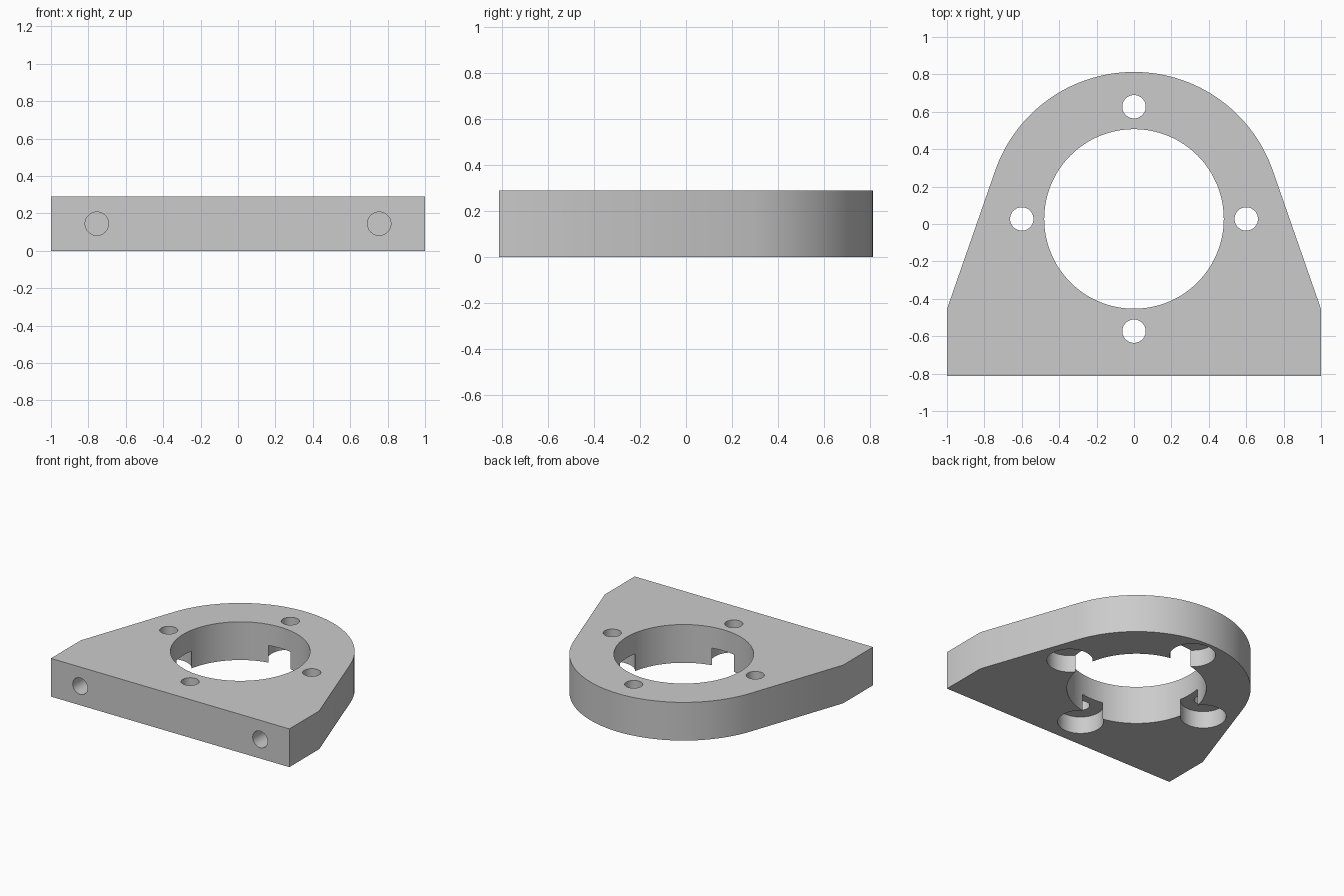
import bpy, bmesh, math
from mathutils import Vector, Matrix

cube = bpy.data.objects.get("Cube")
if cube:
    bpy.data.objects.remove(cube, do_unlink=True)

HALF_W, FRONT, SHOULDER, THICK = 1.0, -0.813, -0.455, 0.29
CENTRE = Vector((0, 0.027, 0))
RIM, BORE, BOLT_RING, BOLT, RECESS = 0.786, 0.48, 0.6, 0.0625, 0.158
RECESS_DEPTH = 0.13

grey = bpy.data.materials.new("plain grey")
grey.use_nodes = True
colour = (0.6, 0.6, 0.6, 1)
grey.diffuse_color = colour
grey.node_tree.nodes["Principled BSDF"].inputs["Base Color"].default_value = colour


def make_object(name, bm):
    mesh = bpy.data.meshes.new(name)
    bmesh.ops.recalc_face_normals(bm, faces=bm.faces)
    bm.to_mesh(mesh)
    bm.free()
    mesh.materials.append(grey)
    obj = bpy.data.objects.new(name, mesh)
    bpy.context.collection.objects.link(obj)
    return obj


def drill(target, start, end, radius, segments=48):
    """Cut a round hole between two points."""
    axis = end - start
    turn = axis.to_track_quat("Z", "Y").to_matrix().to_4x4()
    bm = bmesh.new()
    bmesh.ops.create_cone(bm, cap_ends=True, segments=segments, radius1=radius,
                          radius2=radius, depth=axis.length,
                          matrix=Matrix.Translation((start + end) / 2) @ turn)
    cutter = make_object("hole_cutter", bm)
    cutter.hide_render = True
    cut = target.modifiers.new("hole", "BOOLEAN")
    cut.operation, cut.solver, cut.object = "DIFFERENCE", "EXACT", cutter
    bpy.context.view_layer.objects.active = target
    bpy.ops.object.modifier_apply(modifier=cut.name)
    bpy.data.objects.remove(cutter, do_unlink=True)


# Plate outline: square foot, sides tangent to a round head
to_shoulder = Vector((HALF_W, SHOULDER, 0)) - CENTRE
tangent = math.atan2(to_shoulder.y, to_shoulder.x) + math.acos(RIM / to_shoulder.length)
outline = [(-HALF_W, SHOULDER), (-HALF_W, FRONT), (HALF_W, FRONT), (HALF_W, SHOULDER)]
steps = 64
for i in range(steps + 1):
    a = tangent + (math.pi - 2 * tangent) * i / steps
    outline.append((RIM * math.cos(a), CENTRE.y + RIM * math.sin(a)))

bm = bmesh.new()
base = bm.faces.new([bm.verts.new((x, y, 0)) for x, y in outline])
raised = bmesh.ops.extrude_face_region(bm, geom=[base])["geom"]
bmesh.ops.translate(bm, vec=(0, 0, THICK),
                    verts=[v for v in raised if isinstance(v, bmesh.types.BMVert)])
plate = make_object("mounting_plate", bm)

# Central bore
below, above = Vector((0, 0, -0.1)), Vector((0, 0, THICK + 0.1))
drill(plate, CENTRE + below, CENTRE + above, BORE, 128)

# Four bolt holes, each with a wide recess from below that opens into the bore
for i in range(4):
    a = i * math.pi / 2
    spot = CENTRE + BOLT_RING * Vector((math.cos(a), math.sin(a), 0))
    drill(plate, spot + below, spot + above, BOLT)
    drill(plate, spot + below, spot + Vector((0, 0, RECESS_DEPTH)), RECESS, 64)

# Two blind holes in the front edge
for side in (-1, 1):
    mouth = Vector((side * 0.755, FRONT - 0.1, THICK / 2))
    drill(plate, mouth, mouth + Vector((0, 0.5, 0)), BOLT)

# Smooth curved walls, sharp rims
bpy.ops.object.select_all(action="DESELECT")
plate.select_set(True)
bpy.context.view_layer.objects.active = plate
bpy.ops.object.shade_smooth_by_angle(angle=math.radians(20))
